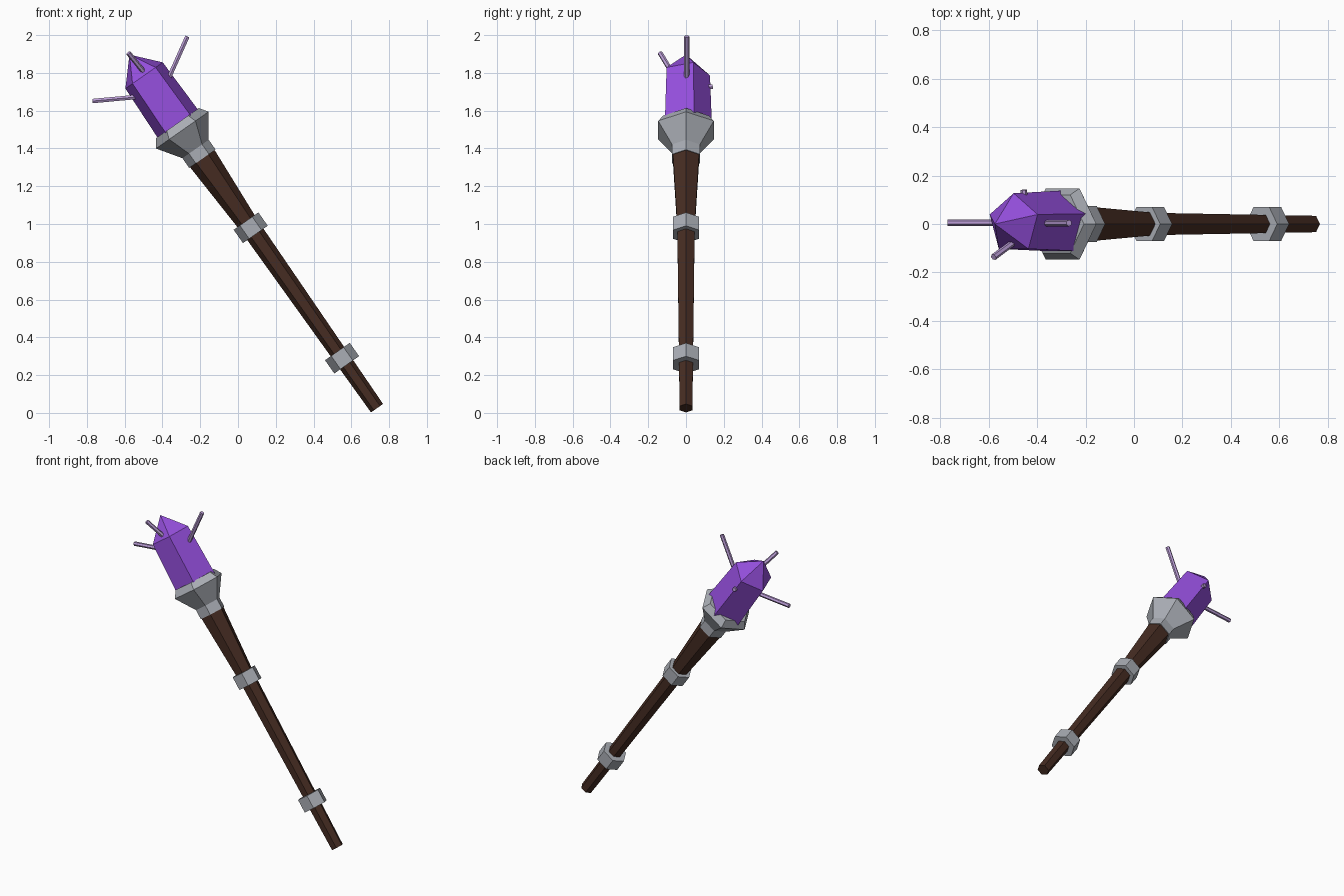
import bpy, bmesh, math
from mathutils import Vector, Matrix

if "Cube" in bpy.data.objects:
    bpy.data.objects.remove(bpy.data.objects["Cube"])


def material(name, rgb):
    m = bpy.data.materials.new(name)
    m.diffuse_color = (*rgb, 1)
    m.use_nodes = True
    m.node_tree.nodes["Principled BSDF"].inputs["Base Color"].default_value = m.diffuse_color
    return m


WOOD = material("dark wood", (0.061, 0.025, 0.016))
METAL = material("grey metal", (0.40, 0.42, 0.46))
CRYSTAL = material("purple crystal", (0.30, 0.078, 0.72))
SHARD = material("pale lilac shard", (0.50, 0.34, 0.68))

# The shaft axis leans toward -x; local z runs from the foot to the crystal
FOOT = Vector((0.736, 0, 0.025))
LEAN = Matrix.Translation(FOOT) @ Matrix.Rotation(math.radians(-35), 4, 'Y')


def lathe(name, profile, sides, mat, matrix=LEAN, start=0.0):
    """Flat-faced solid from (radius, height) pairs; radius 0 is a point."""
    bm = bmesh.new()
    rings = []
    for r, h in profile:
        if r == 0:
            rings.append([bm.verts.new((0, 0, h))] * sides)
        else:
            angles = [start + math.tau * i / sides for i in range(sides)]
            rings.append([bm.verts.new((r * math.cos(a), r * math.sin(a), h)) for a in angles])
    for lo, hi in zip(rings, rings[1:]):
        for i in range(sides):
            j = (i + 1) % sides
            corners = list(dict.fromkeys((lo[i], lo[j], hi[j], hi[i])))
            bm.faces.new(corners)
    for ring, (r, h) in ((rings[0], profile[0]), (rings[-1], profile[-1])):
        if r > 0:
            bm.faces.new(ring)
    bmesh.ops.recalc_face_normals(bm, faces=bm.faces)
    mesh = bpy.data.meshes.new(name)
    bm.to_mesh(mesh)
    bm.free()
    mesh.materials.append(mat)
    ob = bpy.data.objects.new(name, mesh)
    ob.matrix_world = matrix
    bpy.context.collection.objects.link(ob)
    return ob


# Wooden shaft, flaring toward the head
lathe("shaft", [(0.039, 0), (0.053, 1.165), (0.081, 1.64)], 6, WOOD)

# Metal bands around the shaft
for name, h in (("lower_band", 0.323), ("upper_band", 1.166)):
    lathe(name, [(0.08, h - 0.043), (0.08, h + 0.043)], 6, METAL)

# Socket that holds the crystal
lathe("socket", [(0.085, 1.612), (0.085, 1.675), (0.17, 1.797), (0.139, 1.842)], 6, METAL)

# Five-sided crystal with one edge at the back
lathe("crystal", [(0.138, 1.80), (0.127, 2.15), (0, 2.285)], 5, CRYSTAL, start=math.pi / 2)

# Thin shards sticking out of the crystal
shards = {
    "left_shard": ((-0.50, 0.006, 1.676), (-0.77, 0.006, 1.651)),
    "right_shard": ((-0.39, 0.004, 1.72), (-0.268, 0.004, 1.993)),
    "front_shard": ((-0.47, -0.055, 1.77), (-0.58, -0.137, 1.905)),
    "back_shard": ((-0.45, 0.04, 1.72), (-0.455, 0.141, 1.727)),
}
for name, (a, b) in shards.items():
    a, b = Vector(a), Vector(b)
    turn = (b - a).to_track_quat('Z', 'Y').to_matrix().to_4x4()
    lathe(name, [(0.0135, 0), (0.0135, (b - a).length)], 6, SHARD, Matrix.Translation(a) @ turn)
